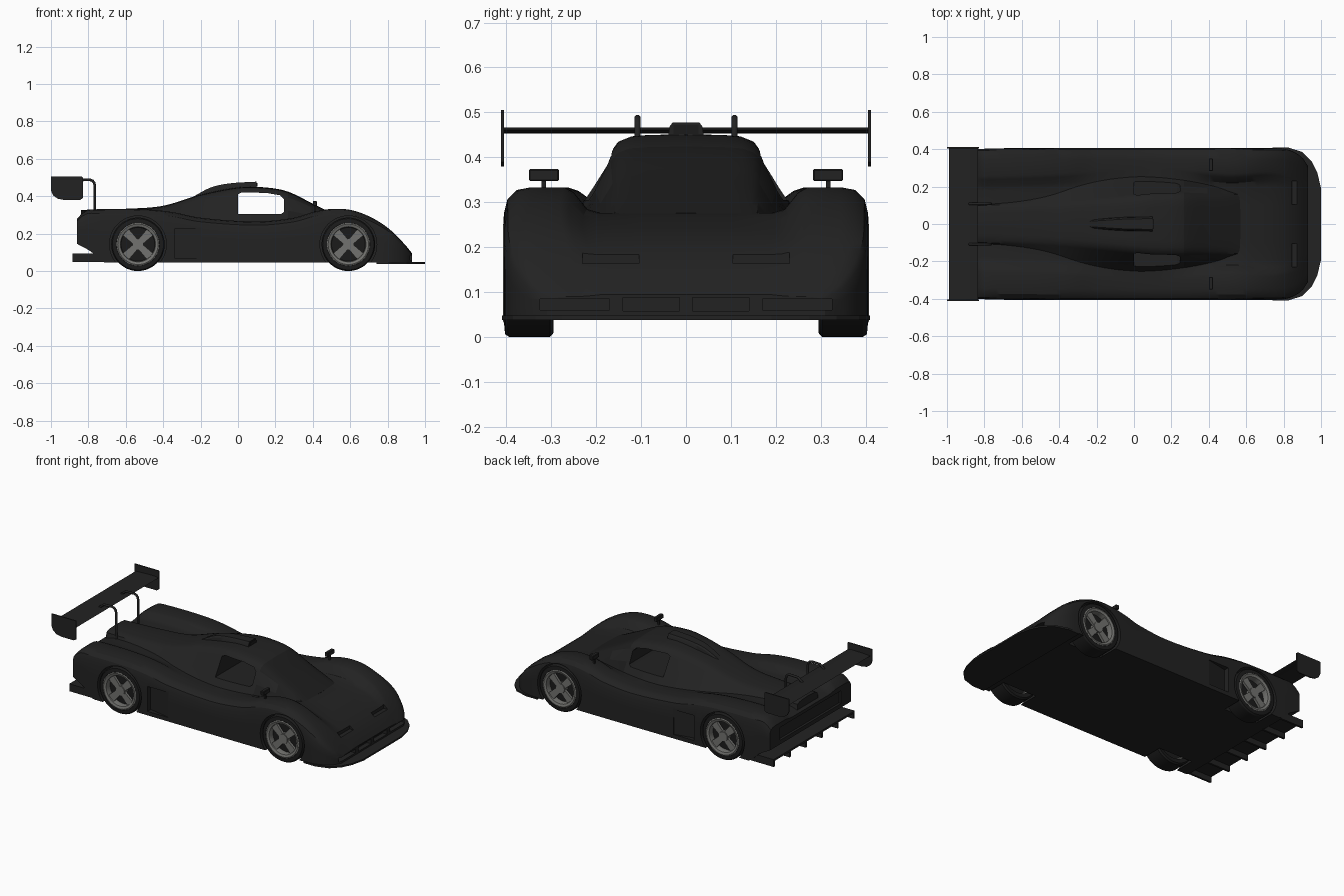
import bpy, bmesh, math
from mathutils import Matrix, Vector

if "Cube" in bpy.data.objects:
    bpy.data.objects.remove(bpy.data.objects["Cube"], do_unlink=True)


def material(name, r, g, b):
    m = bpy.data.materials.new(name)
    m.use_nodes = True
    m.diffuse_color = (r, g, b, 1)
    bsdf = m.node_tree.nodes["Principled BSDF"]
    bsdf.inputs["Base Color"].default_value = (r, g, b, 1)
    bsdf.inputs["Roughness"].default_value = 0.6
    return m


PAINT = material("black paint", 0.016, 0.016, 0.016)
GLASS = material("dark glass", 0.012, 0.012, 0.012)
RUBBER = material("tyre rubber", 0.011, 0.011, 0.011)
METAL = material("grey alloy", 0.17, 0.17, 0.16)


def finish(name, bm, *mats):
    bmesh.ops.recalc_face_normals(bm, faces=bm.faces)
    mesh = bpy.data.meshes.new(name)
    bm.to_mesh(mesh)
    bm.free()
    ob = bpy.data.objects.new(name, mesh)
    bpy.context.collection.objects.link(ob)
    for m in mats:
        mesh.materials.append(m)
    return ob


def smooth(ob, angle=32):
    bpy.ops.object.select_all(action='DESELECT')
    ob.select_set(True)
    bpy.context.view_layer.objects.active = ob
    bpy.ops.object.shade_smooth_by_angle(angle=math.radians(angle))


def curve(keys, x, col=1):
    """Smooth curve through the key stations, read at x."""
    i = 0
    while i < len(keys) - 2 and x > keys[i + 1][0]:
        i += 1

    def slope(j):
        a, b = keys[max(j - 1, 0)], keys[min(j + 1, len(keys) - 1)]
        return (b[col] - a[col]) / (b[0] - a[0])
    p, q = keys[i], keys[i + 1]
    d = q[0] - p[0]
    t = (x - p[0]) / d
    h = t * t * (3 - 2 * t)
    return (p[col] * (1 - h) + q[col] * h
            + d * t * (1 - t) * ((1 - t) * slope(i) - t * slope(i + 1)))


def loft(name, x0, x1, steps, half_section, *mats):
    """Skin mirrored half sections (running bottom centre to top centre) along x."""
    bm = bmesh.new()
    rings = []
    for i in range(steps + 1):
        x = x0 + (x1 - x0) * i / steps
        half = half_section(x)
        full = half + [(-y, z) for y, z in half[-2:0:-1]]
        rings.append([bm.verts.new((x, y, z)) for y, z in full])
    n = len(rings[0])
    for a, b in zip(rings, rings[1:]):
        for k in range(n):
            bm.faces.new((a[k], a[(k + 1) % n], b[(k + 1) % n], b[k]))
    bm.faces.new(rings[0])
    bm.faces.new(rings[-1])
    return finish(name, bm, *mats)


def add_box(bm, x0, x1, y0, y1, z0, z1):
    size = Matrix.Diagonal((x1 - x0, y1 - y0, z1 - z0, 1))
    mid = Matrix.Translation(((x0 + x1) / 2, (y0 + y1) / 2, (z0 + z1) / 2))
    return bmesh.ops.create_cube(bm, size=1, matrix=mid @ size)["verts"]


def box(name, mat, *dims):
    bm = bmesh.new()
    add_box(bm, *dims)
    return finish(name, bm, mat)


def add_prism(bm, base, offset):
    face = bm.faces.new([bm.verts.new(p) for p in base])
    ext = bmesh.ops.extrude_face_region(bm, geom=[face])["geom"]
    bmesh.ops.translate(bm, vec=offset, verts=[v for v in ext if isinstance(v, bmesh.types.BMVert)])


def add_cylinder(bm, r, x, y, z, width, segs=48):
    m = Matrix.Translation((x, y, z)) @ Matrix.Rotation(math.pi / 2, 4, 'X')
    bmesh.ops.create_cone(bm, cap_ends=True, segments=segs, radius1=r, radius2=r, depth=width, matrix=m)


def cut(ob, bm):
    cutter = finish("cutter", bm, PAINT)
    cutter.hide_render = True
    mod = ob.modifiers.new("cut", 'BOOLEAN')
    mod.object, mod.operation, mod.solver = cutter, 'DIFFERENCE', 'EXACT'
    bpy.context.view_layer.objects.active = ob
    bpy.ops.object.modifier_apply(modifier=mod.name)
    bpy.data.objects.remove(cutter, do_unlink=True)


# Body shell: fender height, deck height, half width, fender inner edge, floor
FENDER = [(-.86, .28), (-.82, .32), (-.77, .33), (-.5, .33), (-.35, .315), (-.2, .285), (.1, .265),
          (.3, .285), (.4, .315), (.5, .332), (.6, .327), (.7, .293), (.8, .232), (.88, .155), (.93, .09)]
DECK = [(-.86, .27), (-.78, .295), (-.5, .295), (0, .265), (.4, .27), (.57, .275), (.7, .25),
        (.8, .212), (.88, .155), (.93, .095)]
WIDTH = [(-.86, .4), (-.7, .405), (.77, .405), (.84, .392), (.9, .355), (.93, .31)]
INNER = [(-.86, .235), (-.4, .25), (.1, .29), (.5, .25), (.75, .26), (.93, .22)]
FLOOR = [(-.86, .145), (-.78, .1), (-.72, .045), (.93, .045)]


def body_section(x):
    f, c, w, yi = (curve(k, x) for k in (FENDER, DECK, WIDTH, INNER))
    zb = max(curve(FLOOR, x), .045)
    h = f - zb
    return [(0, zb), (w, zb), (w, zb + h * .5), (w - .001, zb + h * .8), (w - .009, zb + h * .91),
            (w - .03, zb + h * .98), (w - .06, f), (yi + .02, f), (yi, f * .8 + c * .2),
            (yi - .03, f * .15 + c * .85), (yi - .06, c), (yi * .4, c), (0, c)]


body = loft("body_shell", -.86, .93, 72, body_section, PAINT)

WHEELS = {"rear": -.535, "front": .59}
RADIUS = .143
bm = bmesh.new()
add_box(bm, -.95, -.845, -.3, .3, .17, .25)             # tail panel recess
for s in (-1, 1):
    for x in WHEELS.values():                           # wheel arches
        add_cylinder(bm, .152, x, s * .385, RADIUS, .21)
    for x, a, b, z0, z1 in ((.845, .105, .23, .163, .19), (.885, .17, .325, .06, .084),
                            (.9, .015, .14, .058, .088)):   # lamps and nose intakes
        add_box(bm, x, 1.05, *sorted((s * a, s * b)), z0, z1)
    # side duct ramps
    add_prism(bm, [(-.34, s * .42, .07), (-.34, s * .375, .07), (-.2, s * .403, .07), (-.2, s * .42, .07)],
              (0, 0, .155))
cut(body, bm)
smooth(body)

# Canopy and engine cover: half base, half top, height
CANOPY = [(-.84, .12, .08, .325), (-.6, .17, .09, .331), (-.4, .22, .1, .347), (-.2, .25, .12, .407),
          (0, .262, .14, .446), (.12, .258, .15, .447), (.26, .245, .15, .425), (.41, .225, .145, .353),
          (.57, .19, .14, .274)]


def canopy_section(x):
    wb, wt, zt = (curve(CANOPY, x, c) for c in (1, 2, 3))
    h = zt - .25
    return [(0, .25), (wb, .25), (wt * .45 + wb * .55, .25 + h * .42), (wt + .018, .25 + h * .82),
            (wt + .002, .25 + h * .93), (wt - .025, .25 + h * .985), (wt - .06, zt), (0, zt + .002)]


canopy = loft("canopy", -.84, .57, 56, canopy_section, PAINT, GLASS)
for p in canopy.data.polygons:                          # windscreen
    if p.center.x > .27 and p.normal.z > .5:
        p.material_index = 1
bm = bmesh.new()                                        # open side windows
outline = [(0, .305), (.23, .305), (.245, .315), (.245, .385), (.225, .405), (.15, .418), (.02, .42), (0, .41)]
add_prism(bm, [(x, -.4, z) for x, z in outline], (0, .8, 0))
cut(canopy, bm)
smooth(canopy)

# Roof intake
SCOOP = [(-.26, .02, .385), (-.15, .027, .445), (-.05, .033, .468), (.1, .036, .478)]


def scoop_section(x):
    w, z = curve(SCOOP, x, 1), curve(SCOOP, x, 2)
    return [(0, z - .045), (w + .006, z - .045), (w, z - .008), (w - .007, z), (0, z)]


smooth(loft("roof_intake", -.26, .1, 16, scoop_section, PAINT))
box("intake_mouth", RUBBER, .1, .103, -.028, .028, .452, .472)

# Front splitter
edge = [(.74, .41), (.82, .41), (.9, .385), (.95, .335), (.98, .275), (1, .19)]
bm = bmesh.new()
add_prism(bm, [(x, y, .038) for x, y in edge] + [(x, -y, .038) for x, y in edge[::-1]], (0, 0, .01))
finish("front_splitter", bm, PAINT)

# Rear diffuser with fins
bm = bmesh.new()
add_box(bm, -.885, -.7, -.4, .4, .082, .094)
for k in range(6):
    y = -.394 + k * .1576
    add_box(bm, -.885, -.7, y - .006, y + .006, .048, .085)
finish("rear_diffuser", bm, PAINT)

# Rear wing
bm = bmesh.new()
foil = [(-.99, .462), (-.93, .465), (-.86, .466), (-.833, .461), (-.86, .454), (-.93, .453)]
add_prism(bm, [(x, -.405, z) for x, z in foil], (0, .81, 0))
smooth(finish("wing_blade", bm, PAINT))
plate = [(-1, .505), (-.835, .505), (-.83, .5), (-.83, .39), (-.845, .38), (-.93, .38), (-.965, .387),
         (-.988, .404), (-1, .43)]
for side, s in (("right", -1), ("left", 1)):
    bm = bmesh.new()
    add_prism(bm, [(x, s * .405, z) for x, z in plate], (0, s * .007, 0))
    finish(side + "_wing_endplate", bm, PAINT)

    # Bent wing strut
    path = bpy.data.curves.new(side + "_wing_strut", 'CURVE')
    path.dimensions, path.bevel_depth, path.bevel_resolution = '3D', .007, 3
    path.use_fill_caps = True
    spline = path.splines.new('POLY')
    pts = [(-.765, .29), (-.765, .455), (-.769, .472), (-.778, .483), (-.792, .488), (-.85, .486), (-.88, .462)]
    spline.points.add(len(pts) - 1)
    for p, (x, z) in zip(spline.points, pts):
        p.co = (x, s * .108, z, 1)
    path.materials.append(PAINT)
    bpy.context.collection.objects.link(bpy.data.objects.new(side + "_wing_strut", path))

    # Door mirror
    bm = bmesh.new()
    add_box(bm, .4, .422, *sorted((s * .283, s * .35)), .347, .374)
    bmesh.ops.bevel(bm, geom=bm.edges[:], offset=.003, segments=1, affect='EDGES')
    add_box(bm, .406, .416, *sorted((s * .312, s * .322)), .3, .35)
    finish(side + "_mirror", bm, PAINT)


def lathe(name, mat, x, side, profile, segs=48):
    """Spin a closed (radius, y) profile about a wheel axle."""
    bm = bmesh.new()
    rings = []
    for i in range(segs):
        a = math.tau * i / segs
        rings.append([bm.verts.new((x + r * math.cos(a), side * y, RADIUS + r * math.sin(a))) for r, y in profile])
    n = len(profile)
    for i in range(segs):
        a, b = rings[i], rings[(i + 1) % segs]
        for k in range(n):
            bm.faces.new((a[k], a[(k + 1) % n], b[(k + 1) % n], b[k]))
    smooth(finish(name, bm, mat))


# Wheels
for axle, x in WHEELS.items():
    for side, s in (("right", -1), ("left", 1)):
        tag = f"{axle}_{side}_"
        lathe(tag + "tyre", RUBBER, x, s, [(.108, .3), (.134, .295), (.143, .303), (.143, .394),
                                          (.137, .403), (.115, .405), (.108, .4)])
        lathe(tag + "rim", METAL, x, s, [(.115, .31), (.115, .404), (.108, .407), (.094, .402), (.09, .385), (.1, .31)])
        bm = bmesh.new()
        add_cylinder(bm, .102, x, s * .35, RADIUS, .03)
        finish(tag + "brake_cover", bm, RUBBER)
        bm = bmesh.new()
        add_cylinder(bm, .03, x, s * .382, RADIUS, .036, 24)
        for k in range(4):
            spoke = add_box(bm, .015, .099, -.008, .008, -.017, .017)
            for v in spoke:                             # flare toward the rim
                if v.co.x > .05:
                    v.co.z *= 1.4
            turn = Matrix.Rotation(math.pi / 4 + k * math.pi / 2, 4, 'Y')
            bmesh.ops.transform(bm, matrix=Matrix.Translation(Vector((x, s * .387, RADIUS))) @ turn, verts=spoke)
        finish(tag + "spokes", bm, METAL)
